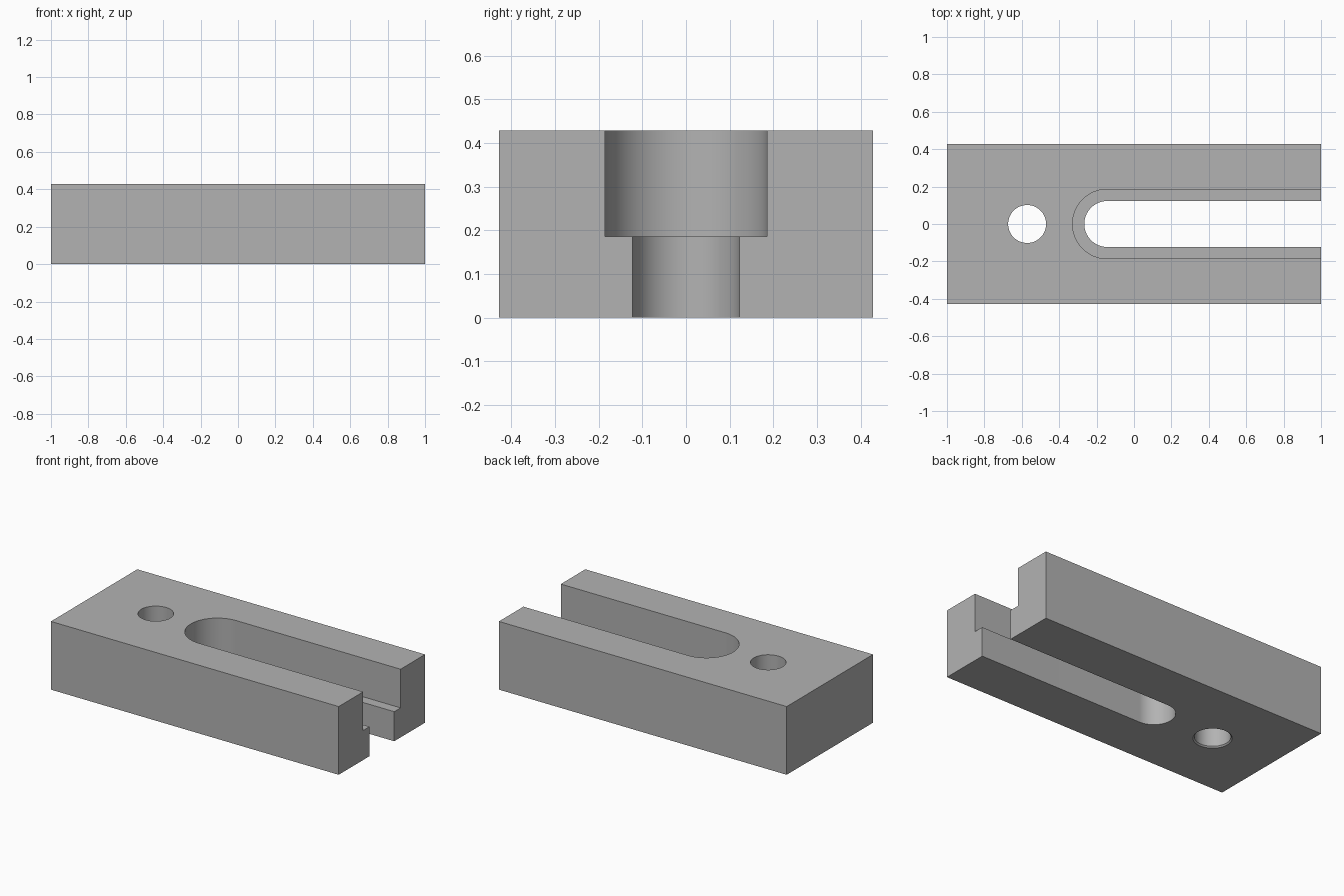
import bpy, bmesh, math

if "Cube" in bpy.data.objects:
    bpy.data.objects.remove(bpy.data.objects["Cube"], do_unlink=True)

U = 2 / 70                      # one design unit: the block is 70 x 30 x 15
L, W, H = 70 * U, 30 * U, 15 * U

# Single plain grey
grey = bpy.data.materials.new("plain grey")
grey.use_nodes = True
colour = (0.45, 0.45, 0.45, 1)
grey.diffuse_color = colour
grey.node_tree.nodes["Principled BSDF"].inputs["Base Color"].default_value = colour


def loft(name, sections):
    """Closed solid through stacked outlines, given as (z, [(x, y), ...])."""
    bm = bmesh.new()
    rings = [[bm.verts.new((x, y, z)) for x, y in pts] for z, pts in sections]
    n = len(rings[0])
    for a, b in zip(rings, rings[1:]):
        for i in range(n):
            j = (i + 1) % n
            bm.faces.new((a[i], a[j], b[j], b[i]))
    bm.faces.new(rings[0][::-1])
    bm.faces.new(rings[-1])
    bmesh.ops.recalc_face_normals(bm, faces=bm.faces)
    mesh = bpy.data.meshes.new(name)
    bm.to_mesh(mesh)
    bm.free()
    mesh.materials.append(grey)
    obj = bpy.data.objects.new(name, mesh)
    bpy.context.collection.objects.link(obj)
    return obj


def circle(cx, r, n=64):
    return [(cx + r * math.cos(2 * math.pi * i / n), r * math.sin(2 * math.pi * i / n))
            for i in range(n)]


def slot(cx, r, n=40):
    """Round-ended outline that runs out past the +x end."""
    arc = [(cx + r * math.cos(a), r * math.sin(a))
           for a in (math.pi / 2 + math.pi * i / n for i in range(n + 1))]
    return arc + [(1.2, -r), (1.2, r)]


def cut(target, cutter):
    cutter.hide_render = True
    mod = target.modifiers.new("cut", 'BOOLEAN')
    mod.operation, mod.solver, mod.object = 'DIFFERENCE', 'EXACT', cutter
    bpy.context.view_layer.objects.active = target
    bpy.ops.object.modifier_apply(modifier=mod.name)
    bpy.data.objects.remove(cutter, do_unlink=True)


# Block
x, y = L / 2, W / 2
outline = [(-x, -y), (x, -y), (x, y), (-x, y)]
block = loft("slotted_block", [(0, outline), (H, outline)])

# Narrow through slot, then the wider slot above the ledge
slot_x, ledge_z = -5 * U, 6.5 * U
narrow, wide = slot(slot_x, 4.3 * U), slot(slot_x, 6.5 * U)
cut(block, loft("narrow_slot_cutter", [(-0.1, narrow), (H + 0.1, narrow)]))
cut(block, loft("wide_slot_cutter", [(ledge_z, wide), (H + 0.1, wide)]))

# Round hole with a small chamfer at the bottom
hole_x, r, c = -20 * U, 0.1015, 0.008
cut(block, loft("hole_cutter", [(-c, circle(hole_x, r + 2 * c)),
                                (c, circle(hole_x, r)),
                                (H + 0.1, circle(hole_x, r))]))

# Smooth curved walls, sharp edges kept
bpy.ops.object.select_all(action='DESELECT')
block.select_set(True)
bpy.context.view_layer.objects.active = block
bpy.ops.object.shade_smooth_by_angle(angle=math.radians(30))
